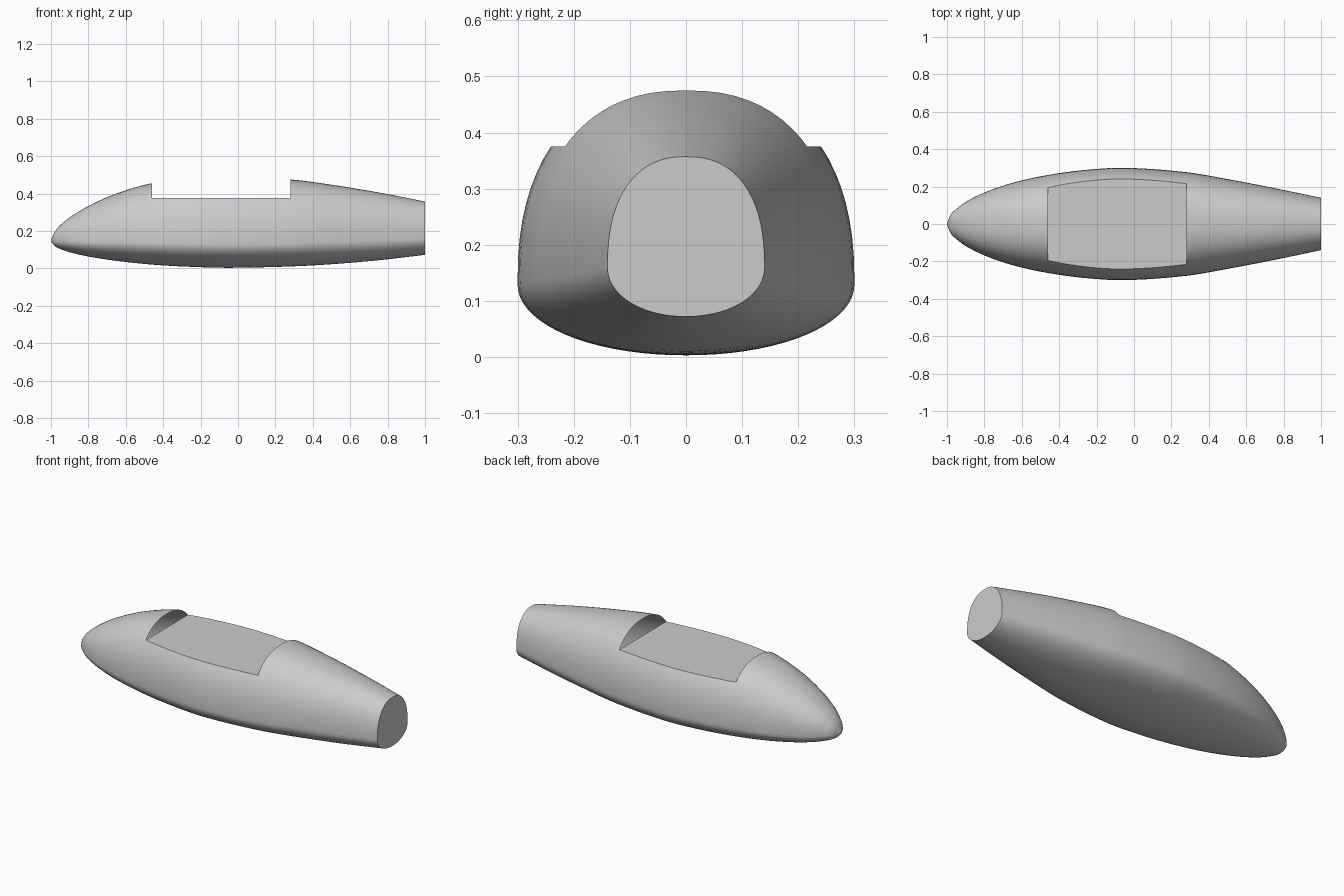
import bpy, bmesh, math

cube = bpy.data.objects.get("Cube")
if cube:
    bpy.data.objects.remove(cube, do_unlink=True)

# Stations along the hull: x, top z, bottom z, half width, height of widest point
STATIONS = [
    (-1.0, .15, .145, .003, .147), (-.98, .195, .119, .05, .147),
    (-.95, .231, .103, .08, .146), (-.9, .272, .086, .118, .144),
    (-.8, .333, .063, .168, .142), (-.65, .4, .04, .22, .14),
    (-.46, .455, .02, .262, .138), (-.25, .482, .008, .29, .134),
    (-.04, .49, .003, .3, .13), (.28, .475, .01, .277, .134),
    (.5, .447, .022, .24, .142), (.75, .406, .043, .192, .151),
    (1.0, .357, .072, .14, .16)]
SIDES, STEPS = 72, 6
CUT_FRONT, CUT_BACK, FLOOR = -.46, .28, .375


def tangent(i, k):
    """Slope at a station with respect to its index."""
    a, b = STATIONS[max(i - 1, 0)], STATIONS[min(i + 1, len(STATIONS) - 1)]
    # scaled by x so unequal spacing stays smooth
    return (b[k] - a[k]) / (b[0] - a[0])


def station(i, t):
    a, b = STATIONS[i], STATIONS[i + 1]
    d = b[0] - a[0]
    h = (2*t**3 - 3*t*t + 1, t**3 - 2*t*t + t, 3*t*t - 2*t**3, t**3 - t*t)
    return [h[0]*a[k] + h[1]*d*tangent(i, k) + h[2]*b[k] + h[3]*d*tangent(i + 1, k)
            for k in range(5)]


def power(v, n):
    return math.copysign(abs(v) ** (2 / n), v)


def ring(bm, s):
    """Rounded cross-section: fuller above the widest point, flatter below."""
    x, top, bottom, width, mid = s
    verts = []
    for j in range(SIDES):
        a = math.tau * j / SIDES
        c, v = math.cos(a), math.sin(a)
        n = 2.35 if v > 0 else 2.05
        height = top - mid if v > 0 else mid - bottom
        verts.append(bm.verts.new((x, width * power(c, n), mid + height * power(v, n))))
    return verts


# Hull skin
bm = bmesh.new()
path = [station(i, s / STEPS) for i in range(len(STATIONS) - 1) for s in range(STEPS)]
path.append(STATIONS[-1])
rings = [ring(bm, s) for s in path]
for a, b in zip(rings, rings[1:]):
    for j in range(SIDES):
        k = (j + 1) % SIDES
        bm.faces.new((a[j], a[k], b[k], b[j]))
bm.faces.new(rings[0])
bm.faces.new(rings[-1])
bmesh.ops.recalc_face_normals(bm, faces=bm.faces[:])


# Cockpit opening: slice the skin and remove the upper part
def in_bay(f):
    return CUT_FRONT < f.calc_center_median().x < CUT_BACK


def cut(faces, co, no):
    geom = set(faces)
    for f in faces:
        geom.update(f.edges)
        geom.update(f.verts)
    bmesh.ops.bisect_plane(bm, geom=list(geom), dist=1e-5, plane_co=co, plane_no=no)


for x in (CUT_FRONT, CUT_BACK):
    cut(bm.faces[:], (x, 0, 0), (1, 0, 0))
cut([f for f in bm.faces if in_bay(f)], (0, 0, FLOOR), (0, 0, 1))
roof = [f for f in bm.faces if in_bay(f) and f.calc_center_median().z > FLOOR]
bmesh.ops.delete(bm, geom=roof, context='FACES')

# Flat cockpit floor, with the nose and tail left open behind it
rim = {v for e in bm.edges if e.is_boundary for v in e.verts
       if abs(v.co.z - FLOOR) < 1e-4}
left = sorted((v for v in rim if v.co.y < 0), key=lambda v: v.co.x)
right = sorted((v for v in rim if v.co.y > 0), key=lambda v: -v.co.x)
floor = bm.faces.new(left + right)
floor.normal_update()
if floor.normal.z < 0:
    floor.normal_flip()

mesh = bpy.data.meshes.new("fuselage")
bm.to_mesh(mesh)
bm.free()
hull = bpy.data.objects.new("fuselage", mesh)
bpy.context.collection.objects.link(hull)

# Plain grey finish
grey = bpy.data.materials.new("light grey")
grey.use_nodes = True
colour = (.6, .6, .6, 1)
grey.diffuse_color = colour
grey.node_tree.nodes["Principled BSDF"].inputs["Base Color"].default_value = colour
mesh.materials.append(grey)

bpy.ops.object.select_all(action='DESELECT')
hull.select_set(True)
bpy.context.view_layer.objects.active = hull
bpy.ops.object.shade_smooth_by_angle(angle=math.radians(35))
